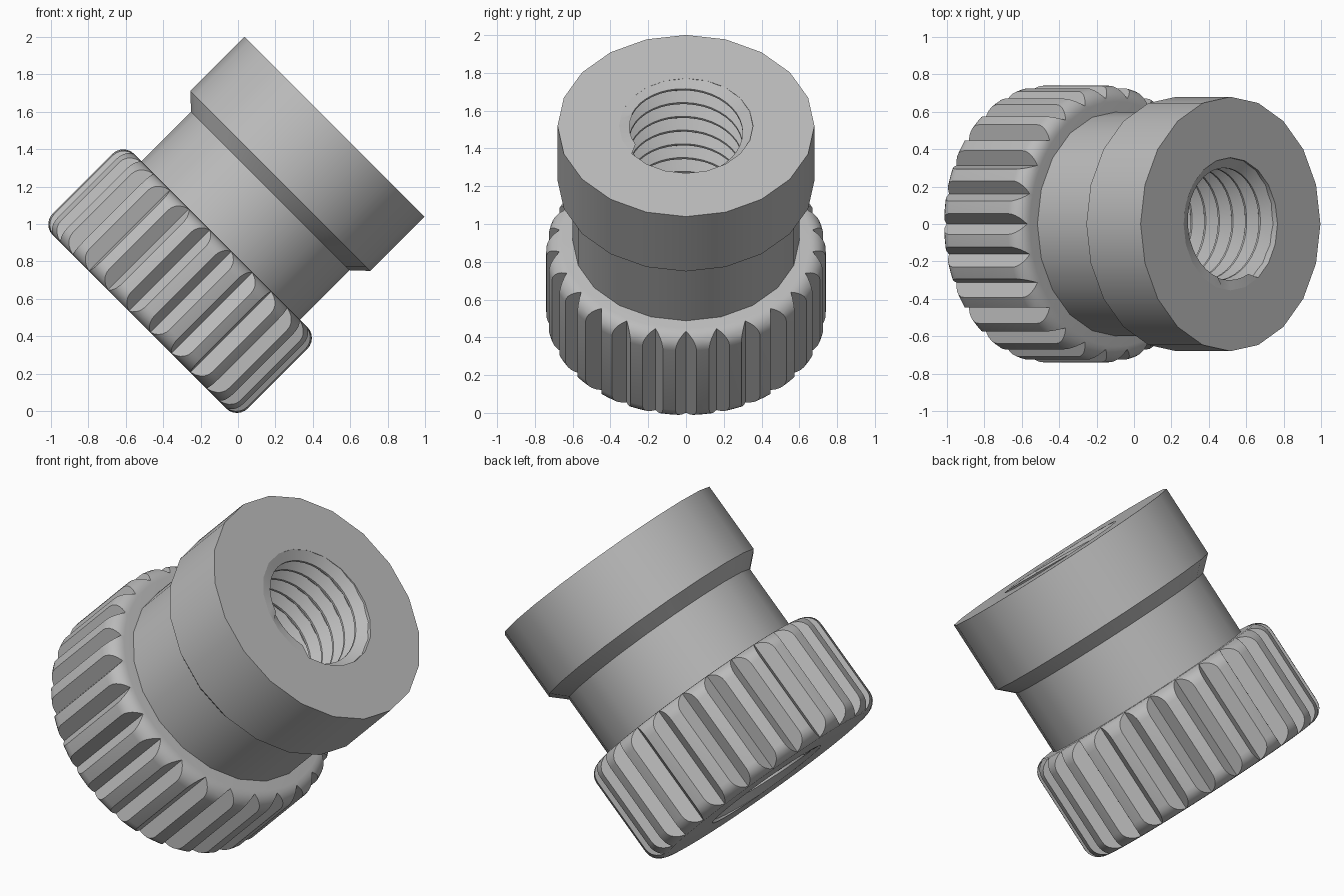
import bpy, bmesh, math
from mathutils import Vector

if "Cube" in bpy.data.objects:
    bpy.data.objects.remove(bpy.data.objects["Cube"], do_unlink=True)

HEIGHT = 1.475
BORE = 0.355
CREST = 0.30
PITCH = 0.103
TEETH = 26

grey = bpy.data.materials.new("steel grey")
grey.use_nodes = True
GREY = (0.5, 0.5, 0.5, 1)
grey.diffuse_color = GREY
grey.node_tree.nodes["Principled BSDF"].inputs["Base Color"].default_value = GREY


def make_object(name, bm):
    mesh = bpy.data.meshes.new(name)
    bm.to_mesh(mesh)
    bm.free()
    mesh.materials.append(grey)
    obj = bpy.data.objects.new(name, mesh)
    bpy.context.collection.objects.link(obj)
    return obj


def activate(obj):
    bpy.ops.object.select_all(action='DESELECT')
    obj.select_set(True)
    bpy.context.view_layer.objects.active = obj


def polar(r, a, z):
    return Vector((r * math.cos(a), r * math.sin(a), z))


def lathe(name, profile, sides):
    """Revolve a closed (radius, height) outline around z."""
    bm = bmesh.new()
    rings = [[bm.verts.new(polar(r, math.tau * i / sides, z)) for r, z in profile]
             for i in range(sides)]
    n = len(profile)
    for i in range(sides):
        a, b = rings[i], rings[(i + 1) % sides]
        for j in range(n):
            k = (j + 1) % n
            bm.faces.new((a[j], b[j], b[k], a[k]))
    bmesh.ops.recalc_face_normals(bm, faces=bm.faces)
    return make_object(name, bm)


# Knurled flange: ring with rounded shoulders
ROUND, RIM, TOP = 0.085, 0.74, 0.615
steps = [math.pi / 2 * i / 6 for i in range(7)]
lower = [(RIM - ROUND + ROUND * math.sin(t), ROUND - ROUND * math.cos(t)) for t in steps]
upper = [(r, TOP - z) for r, z in reversed(lower)]
flange = lathe("knurled_flange", [(BORE, 0)] + lower + upper + [(BORE, TOP)], TEETH * 4)

# V-shaped grooves cut round the flange
bm = bmesh.new()
for i in range(TEETH):
    a = math.tau * i / TEETH
    side = polar(0.08, a + math.pi / 2, 0)
    ends = []
    for z in (-0.1, 0.75):
        outer = polar(0.765, a, z)
        ends.append([bm.verts.new(p) for p in (polar(0.675, a, z), outer + side, outer - side)])
    bm.faces.new(ends[0])
    bm.faces.new(ends[1])
    for j in range(3):
        k = (j + 1) % 3
        bm.faces.new((ends[0][j], ends[0][k], ends[1][k], ends[1][j]))
bmesh.ops.recalc_face_normals(bm, faces=bm.faces)
cutter = make_object("groove_cutter", bm)
cutter.hide_render = True
activate(flange)
cut = flange.modifiers.new("grooves", 'BOOLEAN')
cut.operation = 'DIFFERENCE'
cut.solver = 'EXACT'
cut.object = cutter
bpy.ops.object.modifier_apply(modifier=cut.name)
bpy.data.objects.remove(cutter, do_unlink=True)

# Neck, bevelled collar and head
body = lathe("neck_and_head",
             [(BORE, 0.5), (0.6, 0.5), (0.6, 0.99), (0.68, 1.065),
              (0.68, HEIGHT), (BORE, HEIGHT)], 20)

# Internal screw thread, flattened into the rim at both ends
bm = bmesh.new()
SEG = 40
tooth = [(0, BORE), (0.1, BORE), (0.48, CREST), (0.6, CREST)]
columns = []
for i in range(SEG + 1):
    column = []
    for turn in range(-2, int(HEIGHT / PITCH) + 3):
        for phase, r in tooth:
            z = PITCH * (turn + phase + i / SEG)
            if not 0 < z < HEIGHT:
                z, r = min(max(z, 0), HEIGHT), BORE
            column.append(bm.verts.new(polar(r, math.tau * i / SEG, z)))
    columns.append(column)
for a, b in zip(columns, columns[1:]):
    for j in range(len(a) - 1):
        bm.faces.new((a[j], a[j + 1], b[j + 1], b[j]))
bmesh.ops.remove_doubles(bm, verts=bm.verts, dist=0.0005)
thread = make_object("bore_thread", bm)

# Tilt the whole part onto its flange edge
for obj in (flange, body, thread):
    activate(obj)
    bpy.ops.object.shade_smooth_by_angle(angle=math.radians(30))
    obj.rotation_euler = (0, math.radians(45), 0)
    obj.location = (-0.527, 0, 0.477)
